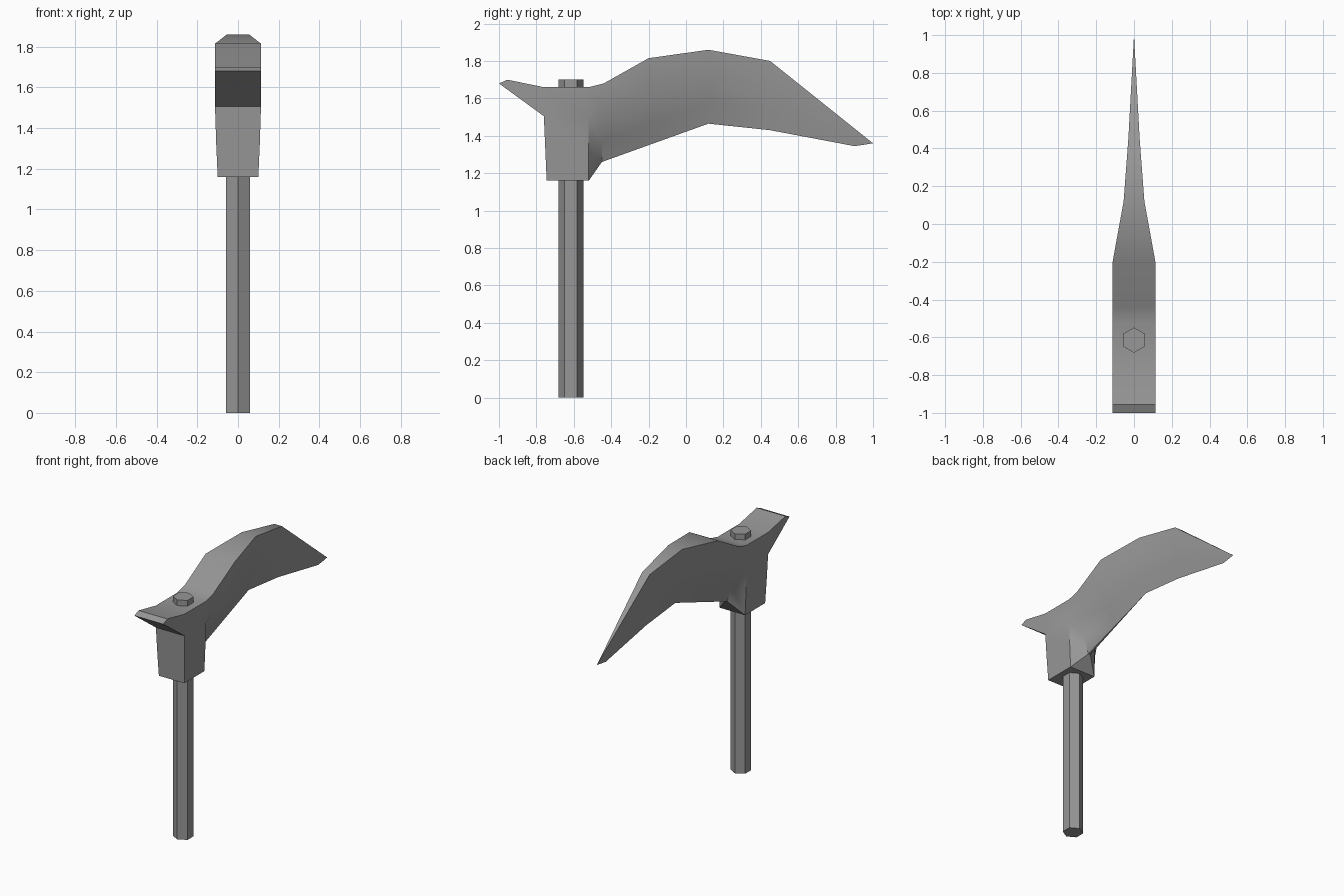
import bpy, bmesh, math

if "Cube" in bpy.data.objects:
    bpy.data.objects.remove(bpy.data.objects["Cube"])

# Dark grey metal and shaft colour
dark = bpy.data.materials.new("dark_grey")
dark.diffuse_color = (0.31, 0.31, 0.31, 1)
dark.use_nodes = True
dark.node_tree.nodes["Principled BSDF"].inputs["Base Color"].default_value = dark.diffuse_color

# Hexagonal handle, running through the head
bpy.ops.mesh.primitive_cylinder_add(vertices=6, radius=0.067, depth=1.7,
                                    location=(0, -0.615, 0.85))
handle = bpy.context.object
handle.name = "handle"
handle.data.materials.append(dark)

# Head cross-sections: top, middle, low, bottom as (y, z, half width)
W = 0.113
tip = (-1.0, 1.68, W)
step = (-0.76, 1.505, W)
sections = [
    [(-0.955, 1.70, W), tip, tip, tip],
    [(-0.76, 1.66, W), step, step, step],
    [(-0.76, 1.66, W), step, (-0.752, 1.32, 0.107), (-0.745, 1.16, 0.10)],
    [(-0.52, 1.66, W), (-0.52, 1.505, W), (-0.52, 1.32, 0.107), (-0.52, 1.16, 0.10)],
    [(-0.44, 1.68, W), (-0.45, 1.54, 0.105), (-0.45, 1.37, 0.045), (-0.45, 1.26, 0.008)],
    [(-0.20, 1.815, W), (-0.20, 1.61, W), (-0.20, 1.46, 0.048), (-0.20, 1.35, 0.004)],
    [(0.12, 1.86, 0.055), (0.12, 1.71, 0.053), (0.12, 1.58, 0.026), (0.12, 1.465, 0)],
    [(0.45, 1.80, 0.03), (0.45, 1.68, 0.03), (0.45, 1.55, 0.015), (0.45, 1.43, 0)],
    [(1.0, 1.36, 0), (1.0, 1.36, 0), (0.95, 1.352, 0), (0.90, 1.345, 0)],
]

bm = bmesh.new()
cache = {}


def vert(x, y, z):
    key = (x + 0.0, y, z)
    if key not in cache:
        cache[key] = bm.verts.new(key)
    return cache[key]


def face(verts):
    unique = list(dict.fromkeys(verts))
    if len(unique) > 2:
        bm.faces.new(unique)


# Skin the mirrored sections; coincident points collapse into wedges
rings = [[vert(w, y, z) for y, z, w in s] +
         [vert(-w, y, z) for y, z, w in reversed(s)] for s in sections]
for a, b in zip(rings, rings[1:]):
    for i in range(8):
        j = (i + 1) % 8
        face([a[i], a[j], b[j], b[i]])
face(rings[0])
bmesh.ops.recalc_face_normals(bm, faces=bm.faces)

mesh = bpy.data.meshes.new("pick_head")
bm.to_mesh(mesh)
bm.free()
mesh.materials.append(dark)
head = bpy.data.objects.new("pick_head", mesh)
bpy.context.collection.objects.link(head)
bpy.ops.object.select_all(action='DESELECT')
head.select_set(True)
bpy.context.view_layer.objects.active = head
bpy.ops.object.shade_smooth_by_angle(angle=math.radians(30))
